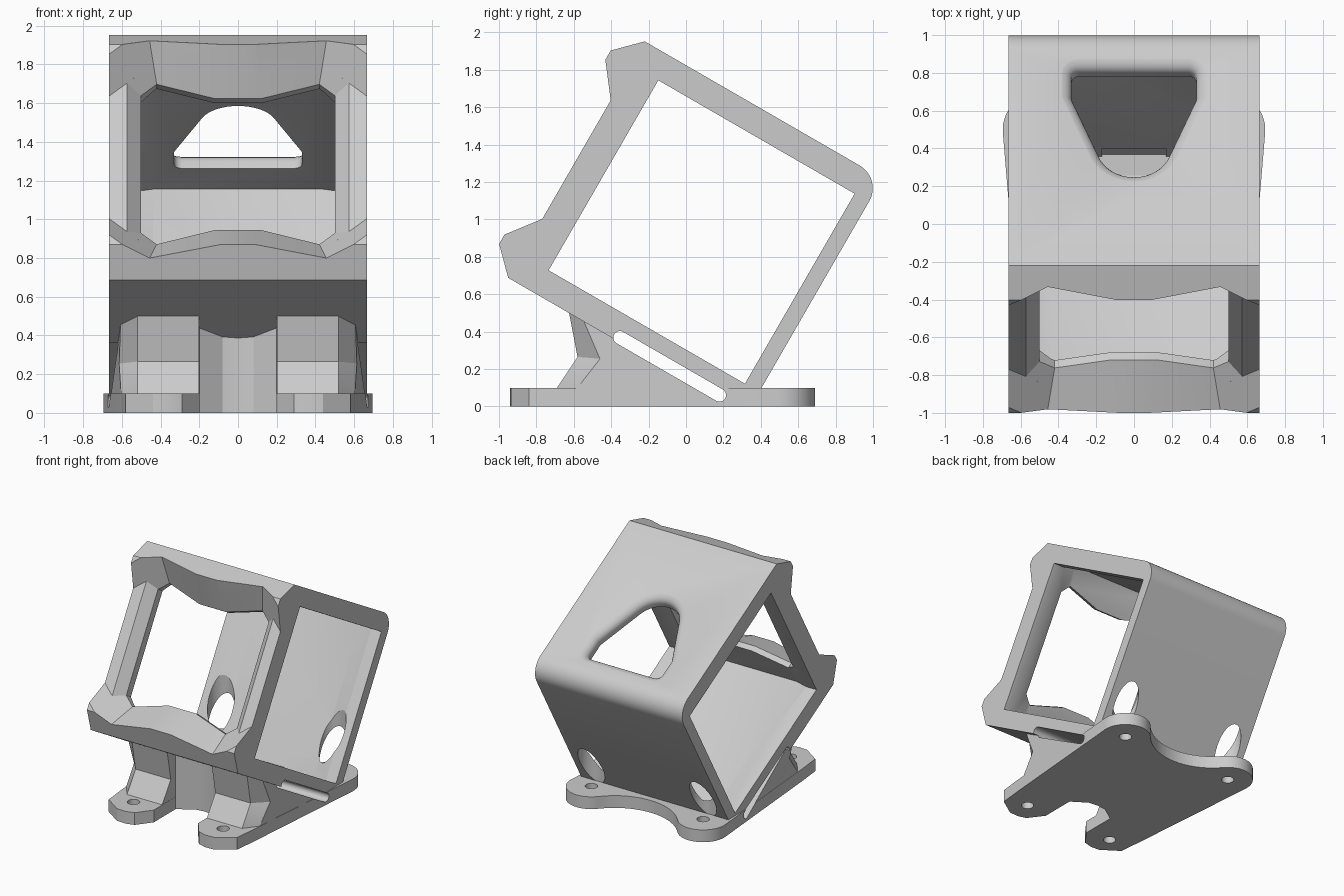
import bpy, bmesh
from math import sin, cos, radians
from mathutils import Vector

if "Cube" in bpy.data.objects:
    bpy.data.objects.remove(bpy.data.objects["Cube"], do_unlink=True)

grey = bpy.data.materials.new("plain_grey")
grey.use_nodes = True
COLOR = (0.6, 0.6, 0.6, 1)
grey.diffuse_color = COLOR
grey.node_tree.nodes["Principled BSDF"].inputs["Base Color"].default_value = COLOR

S, C = sin(radians(30)), cos(radians(30))


def tilt(x, v, u):
    """Frame space (v = depth, u = height) to world space."""
    return (x, C * v + S * u, C * u - S * v)


def loft(name, rings):
    """Closed solid through rings of equal point count."""
    bm = bmesh.new()
    loops = [[bm.verts.new(p) for p in ring] for ring in rings]
    n = len(loops[0])
    for a, b in zip(loops, loops[1:]):
        for i in range(n):
            j = (i + 1) % n
            bm.faces.new((a[i], a[j], b[j], b[i]))
    bm.faces.new(loops[0][::-1])
    bm.faces.new(loops[-1])
    bmesh.ops.recalc_face_normals(bm, faces=bm.faces)
    mesh = bpy.data.meshes.new(name)
    bm.to_mesh(mesh)
    bm.free()
    mesh.materials.append(grey)
    obj = bpy.data.objects.new(name, mesh)
    bpy.context.collection.objects.link(obj)
    return obj


def arc(cx, cy, r, a0, a1, n=10):
    angles = [radians(a0 + (a1 - a0) * i / n) for i in range(n + 1)]
    return [(cx + r * cos(a), cy + r * sin(a)) for a in angles]


def mirrored(half):
    """Complete a half outline across x = 0."""
    return half + [(-x, y) for x, y in reversed(half) if abs(x) > 0.001]


def offset(poly, d):
    """Mitred outward offset of a counter-clockwise outline."""
    out = []
    pts = [Vector(p) for p in poly]
    for i, p in enumerate(pts):
        e1 = (p - pts[i - 1]).normalized()
        e2 = (pts[(i + 1) % len(pts)] - p).normalized()
        n1, n2 = Vector((e1.y, -e1.x)), Vector((e2.y, -e2.x))
        out.append(tuple(p + (n1 + n2) * d / (1 + n1.dot(n2))))
    return out


def column(name, outline, z0, z1):
    return loft(name, [[(x, y, z) for x, y in outline] for z in (z0, z1)])


def side_prism(name, outline, w):
    return loft(name, [[tilt(x, v, u) for v, u in outline] for x in (-w, w)])


def cut(obj, *cutters):
    for c in cutters:
        mod = obj.modifiers.new("cut", "BOOLEAN")
        mod.operation, mod.solver, mod.object = "DIFFERENCE", "EXACT", c
        bpy.context.view_layer.objects.active = obj
        bpy.ops.object.modifier_apply(modifier=mod.name)


def to_frame(y, z):
    return (C * y - S * z, S * y + C * z)


# Tilted frame: outer side profile with thick front and rounded top back corner
profile = [(-1.167, .12), (-1.3, .253), (-1.3, 1.447), (-1.167, 1.58)]
profile += arc(.16, 1.44, .14, 90, 0)
profile += [to_frame(.358, .02), to_frame(.205, .02)]
frame = side_prism("camera_frame", profile, .665)

# Cavity open to both sides, with thinner walls between the side rims
inner = [(-1, .263), (.212, .263), (.212, 1.436), (-1, 1.436)]
cavity = side_prism("cavity_cutter", inner, 1)
relief = loft("relief_cutter", [[tilt(x, v, u) for v, u in offset(inner, d)]
                                for x, d in ((-.6, -.01), (-.44, .048),
                                             (.44, .048), (.6, -.01))])
# Shallow pocket low on the inside of the back wall
pocket = side_prism("pocket_cutter",
                    [(.1, .25), (.268, .25), (.268, .35), (.1, .35)], .17)


# Front window: opening that flares outward and shapes the two lips
def window_outline(side_x, side_u):
    lower = [(.12, .458), (.42, .373), (side_x, side_u)]
    lower = [(-x, u) for x, u in reversed(lower)] + lower
    return lower + [(x, 1.7 - u) for x, u in reversed(lower)]


def window_cutter(name, outline, steps):
    return loft(name, [[tilt(x, v, u) for x, u in offset(outline, d)] for v, d in steps])


window_cut = window_cutter("window_cutter", window_outline(.5, .44),
                           ((-.9, 0), (-1.095, 0), (-1.19, .095)))
lip_cut = window_cutter("lip_cutter", window_outline(.75, .649),
                        ((-1.167, .072), (-1.345, .25)))

# Top opening: rounded wedge with a softened rim
half = arc(0, -.4, .2, -90, -20, 8) + [(.33, -.125)] + arc(.29, .005, .04, 0, 90, 4)
opening = mirrored(half + [(0, .045)])
rim = ((1.3, 0), (1.525, 0), (1.54, .004), (1.555, .013), (1.57, .03),
       (1.578, .048), (1.6, .11))
top_cut = loft("top_cutter", [[tilt(x, v, u) for x, v in offset(opening, d)]
                              for u, d in rim])

# Strap slot running through the full width
slot = side_prism("slot_cutter", arc(.125, .142, .035, -90, 90) +
                  arc(-.49, .142, .035, 90, 270), 1)

# Base plate: two front tabs, two rear lobes, scooped back
base_half = [(0, -.43), (.08, -.44), (.2, -.52), (.2, -.8), (.29, -.92), (.36, -.94),
             (.44, -.935), (.58, -.84), (.6, -.65)]
base_half += arc(.505, .5, .19, -4, 140, 20) + arc(0, .924, .469, -40, -90, 12)[1:]
base = column("base_plate", mirrored(base_half), 0, .1)


# Support block: folded front, chamfered corners, sides flush with the base edge
def flank(y):
    return .598 + .083 * (y + .65)


front = [(-.69, .04), (-.69, .1), (-.58, .265), (-.625, .5)]
rear = [(-.58, .04), (-.58, .1), (-.46, .255), (-.55, .465)]
back = [(.21, .025), (.15, .025)]
right_side = [[(flank(y), y, z) for y, z in rear + back],
              [(.52, y, z) for y, z in front + back]]
left_side = [[(-x, y, z) for x, y, z in ring] for ring in reversed(right_side)]
support = loft("support_block", right_side + left_side)
notch = column("notch_cutter", mirrored([(0, -.43), (.08, -.44), (.2, -.52), (.21, -1.2)]),
               -.2, 1)

# Screw holes in the base and access bores through the back wall
screws, bores = [], []
for side in (-1, 1):
    for x, y in ((.405, -.77), (.505, .5)):
        screws.append(column("screw_cutter", arc(side * x, y, .047, 0, 345, 23), -.1, .2))
    bores.append(column("bore_cutter", arc(side * .505, .5, .1, 0, 350, 35), .1, .8))

cut(frame, cavity, relief, pocket, window_cut, lip_cut, top_cut, slot, *bores)
cut(support, notch, slot)
cut(base, slot, *screws)

for c in [cavity, relief, pocket, window_cut, lip_cut, top_cut, slot, notch] + screws + bores:
    bpy.data.objects.remove(c, do_unlink=True)

for obj in (frame, support, base):
    bpy.ops.object.select_all(action="DESELECT")
    obj.select_set(True)
    bpy.context.view_layer.objects.active = obj
    bpy.ops.object.shade_smooth_by_angle(angle=radians(25))
